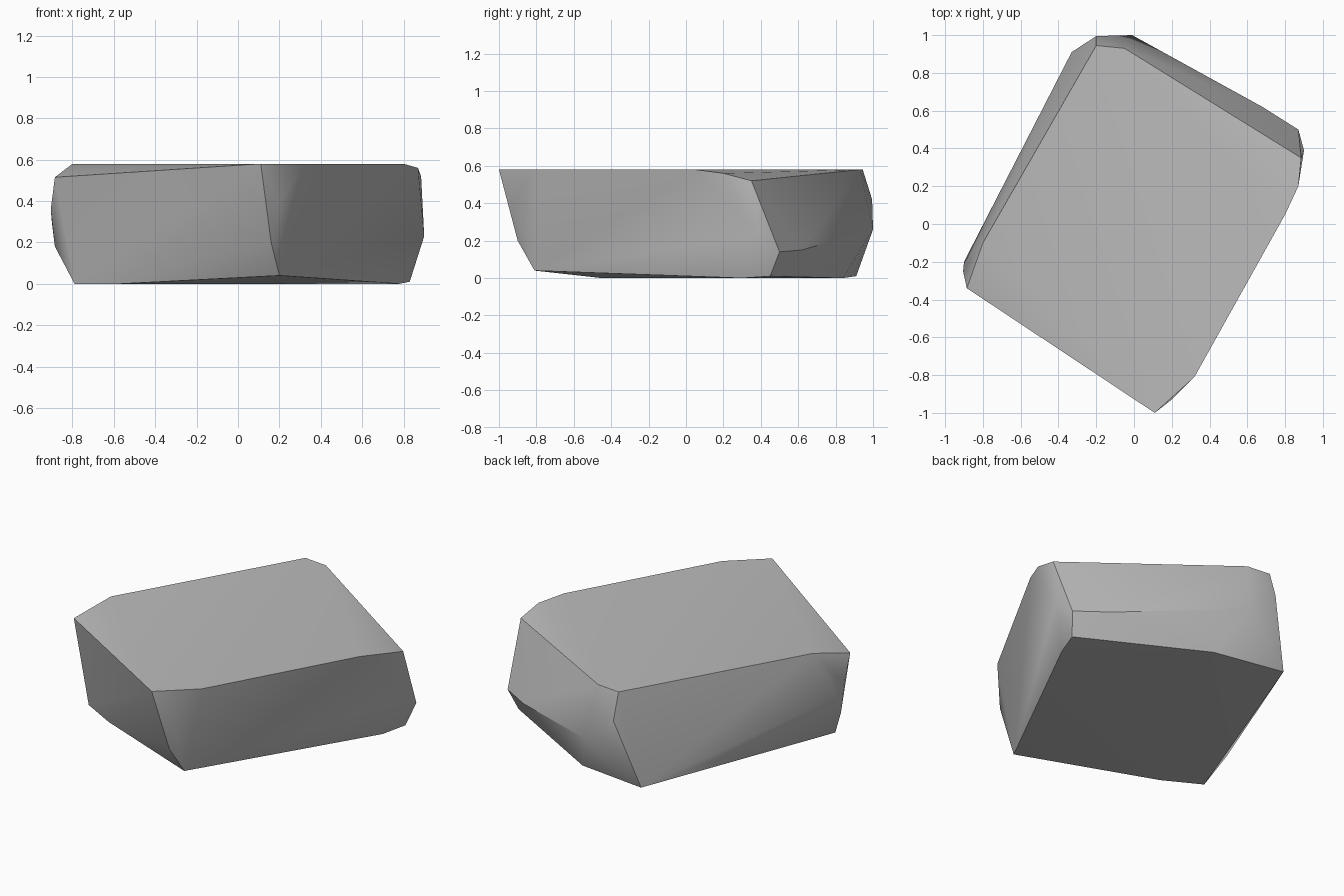
import bpy, bmesh, math

cube = bpy.data.objects.get("Cube")
if cube:
    bpy.data.objects.remove(cube, do_unlink=True)

# Stone colour
stone = bpy.data.materials.new("stone_grey")
stone.use_nodes = True
grey = (0.5, 0.5, 0.5, 1)
stone.diffuse_color = grey
stone.node_tree.nodes["Principled BSDF"].inputs["Base Color"].default_value = grey

# Corners of the slab, listed from the top down
top = [(-.2, .945, .58), (-.05, .93, .58), (.8, .05, .58), (.87, .2, .56), (.885, .35, .52),
       (.32, -.81, .58), (.11, -1, .58), (-.885, -.34, .515), (-.8, -.1, .58)]
middle = [(-.2, .995, .42), (-.01, 1, .26), (.68, .62, .15), (.87, .5, .14), (.9, .39, .23),
          (.2, -.93, .39), (.16, -.9, .2), (-.905, -.25, .36), (-.9, -.2, .3), (-.885, -.25, .18)]
base = [(-.33, .91, .01), (.12, .84, 0), (.83, .45, .01), (.78, .3, 0),
        (.2, -.81, .04), (-.57, -.45, 0), (-.79, -.33, 0)]

# Rock: hull of the corners, with nearly flat facets merged
bm = bmesh.new()
for p in top + middle + base:
    bm.verts.new(p)
hull = bmesh.ops.convex_hull(bm, input=bm.verts)
loose = [v for v in bm.verts if not v.link_faces]
bmesh.ops.delete(bm, geom=loose, context='VERTS')
bmesh.ops.dissolve_limit(bm, angle_limit=math.radians(1), verts=bm.verts, edges=bm.edges)
bmesh.ops.recalc_face_normals(bm, faces=bm.faces)
mesh = bpy.data.meshes.new("flat_rock")
bm.to_mesh(mesh)
bm.free()
mesh.materials.append(stone)
rock = bpy.data.objects.new("flat_rock", mesh)
bpy.context.collection.objects.link(rock)

# Soft bulges between the sharp edges
bpy.context.view_layer.objects.active = rock
rock.select_set(True)
bpy.ops.object.shade_smooth_by_angle(angle=math.radians(30))
